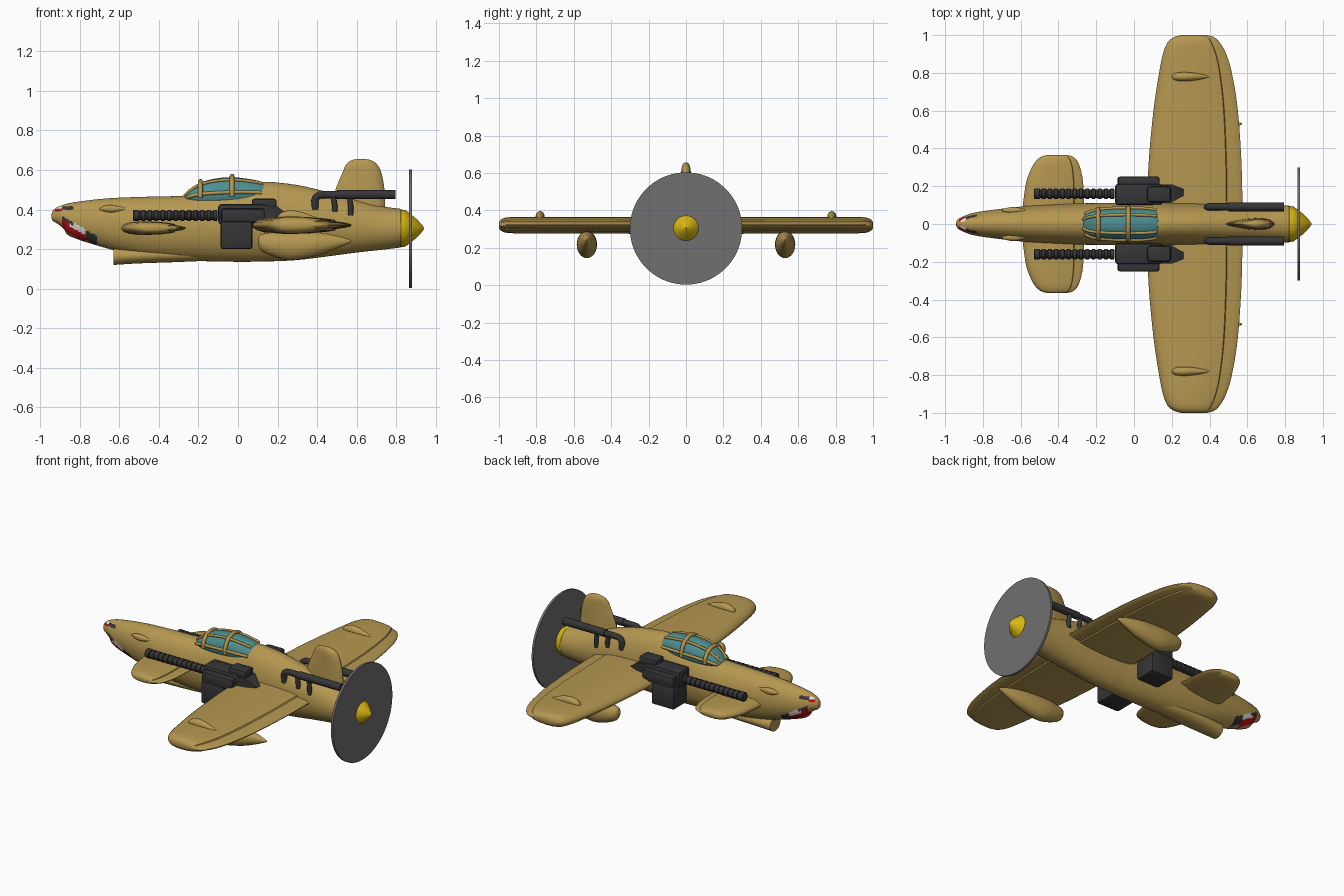
import bpy, bmesh, math
from mathutils import Vector

if "Cube" in bpy.data.objects:
    bpy.data.objects.remove(bpy.data.objects["Cube"])


def material(name, r, g, b):
    m = bpy.data.materials.new(name)
    m.diffuse_color = (r, g, b, 1)
    m.use_nodes = True
    m.node_tree.nodes["Principled BSDF"].inputs["Base Color"].default_value = m.diffuse_color
    return m


TAN = material("tan paint", 0.46, 0.31, 0.08)
DARK = material("dark gunmetal", 0.036, 0.036, 0.038)
GREY = material("propeller grey", 0.16, 0.16, 0.16)
YELLOW = material("spinner yellow", 0.70, 0.48, 0.006)
TEAL = material("canopy teal", 0.075, 0.27, 0.28)
RED = material("mouth red", 0.5, 0.004, 0.008)
WHITE = material("tooth white", 0.72, 0.72, 0.72)


def finish(name, bm, mat):
    bmesh.ops.recalc_face_normals(bm, faces=bm.faces)
    me = bpy.data.meshes.new(name)
    bm.to_mesh(me)
    bm.free()
    ob = bpy.data.objects.new(name, me)
    bpy.context.collection.objects.link(ob)
    me.materials.append(mat)
    return ob


def smooth(rows, n):
    """Catmull-Rom interpolation of control rows."""
    out = []
    for i in range(len(rows) - 1):
        a, b, c, d = rows[max(i - 1, 0)], rows[i], rows[i + 1], rows[min(i + 2, len(rows) - 1)]
        for k in range(n):
            t = k / n
            out.append([q + 0.5 * t * (r - p + t * (2*p - 5*q + 4*r - s + t * (3*(q - r) + s - p)))
                        for p, q, r, s in zip(a, b, c, d)])
    return out + [list(rows[-1])]


def loft(name, rings, mat):
    bm = bmesh.new()
    vs = [[bm.verts.new(p) for p in ring] for ring in rings]
    n = len(vs[0])
    for a, b in zip(vs, vs[1:]):
        for j in range(n):
            bm.faces.new((a[j], a[(j + 1) % n], b[(j + 1) % n], b[j]))
    bm.faces.new(vs[0][::-1])
    bm.faces.new(vs[-1])
    return finish(name, bm, mat)


def body(name, rows, mat, y=0, seg=32, n=6):
    """Elliptical body along x; rows are (x, top, bottom, half width)."""
    rings = []
    for x, t, b, w in smooth(rows, n):
        rings.append([(x, y + w * math.cos(a), (t + b) / 2 + (t - b) / 2 * math.sin(a))
                      for a in (2 * math.pi * j / seg for j in range(seg))])
    return loft(name, rings, mat)


FOIL = [(0, .05), (.015, .3), (.05, .58), (.12, .82), (.25, .98), (.4, 1), (.6, .92),
        (.75, .76), (.83, .62), (.84, .46), (.93, .3), (.985, .16), (1, .05)]
FIN = [(0, .05), (.06, .25), (.2, .5), (.45, .85), (.7, 1), (.87, .8), (.96, .45), (1, .1)]


def foil_rings(rows, foil, half, place):
    rings = []
    for s, le, te, k in rows:
        pts = [(u, h) for u, h in foil] + [(u, -h) for u, h in reversed(foil)]
        rings.append([place(le + (te - le) * u, s, h * half * k) for u, h in pts])
    return rings


def wing(name, rows, half, z):
    right = smooth(rows, 5)
    full = [[-r[0]] + r[1:] for r in reversed(right[1:])] + right
    loft(name, foil_rings(full, FOIL, half, lambda x, s, h: (x, s, z + h)), TAN)


def box(name, x, y, z, mat, bevel=.01):
    bm = bmesh.new()
    bmesh.ops.create_cube(bm, size=1)
    for v in bm.verts:
        v.co = Vector([(r[0] + r[1]) / 2 + c * abs(r[1] - r[0]) for r, c in zip((x, y, z), v.co)])
    bmesh.ops.bevel(bm, geom=bm.edges[:], offset=bevel, segments=2, affect='EDGES', profile=.5)
    return finish(name, bm, mat)


def lathe(name, rows, y, z, mat, seg=32):
    """Round body along x; rows are (x, radius)."""
    loft(name, [[(x, y + r * math.cos(2 * math.pi * j / seg), z + r * math.sin(2 * math.pi * j / seg))
                 for j in range(seg)] for x, r in rows], mat)


def tube(name, pts, r, mat):
    cu = bpy.data.curves.new(name, 'CURVE')
    cu.dimensions = '3D'
    cu.bevel_depth, cu.bevel_resolution, cu.use_fill_caps = r, 3, True
    sp = cu.splines.new('POLY')
    sp.points.add(len(pts) - 1)
    for p, q in zip(sp.points, pts):
        p.co = (*q, 1)
    cu.materials.append(mat)
    bpy.context.collection.objects.link(bpy.data.objects.new(name, cu))


# fuselage with painted mouth and eyes
fus = body("fuselage", [
    (-.943, .37, .36, .004), (-.935, .395, .342, .022), (-.91, .414, .327, .038),
    (-.88, .425, .302, .05), (-.86, .431, .272, .057), (-.80, .441, .246, .068), (-.70, .453, .215, .081),
    (-.6, .46, .188, .092), (-.45, .465, .158, .103), (-.25, .472, .142, .11), (0, .505, .136, .112),
    (.13, .538, .138, .112), (.22, .534, .14, .111), (.32, .52, .147, .109), (.45, .489, .163, .106),
    (.6, .45, .183, .102), (.72, .418, .196, .098), (.82, .404, .208, .097)], TAN, seg=80, n=9)
for m in (DARK, RED, WHITE):
    fus.data.materials.append(m)
for f in fus.data.polygons:
    x, y, z = f.center
    t = z - (.345 - .55 * (x + .88))
    if -.89 < x < -.71 and -.05 < t < .016:
        if x > -.77:
            f.material_index = 1 if -.035 < t < .014 else 0
        elif t > 0:
            f.material_index = 1 if x < -.83 else 3
        else:
            f.material_index = 3 if t > -.014 and x > -.85 else 2
    elif -.925 < x < -.83 and abs(y) > .012 and .39 < z < .416:
        if x < -.89:
            f.material_index = 2 if z < .404 else 3
        elif z > .398:
            f.material_index = 1

# belly scoop
body("belly_scoop", [(-.63, .21, .12, .052), (-.5, .21, .128, .06), (-.3, .21, .135, .06),
                     (-.1, .2, .145, .04), (0, .19, .16, .02)], TAN)

# wings and fin
wing("main_wing", [(0, .07, .575, 1), (.3, .076, .57, 1), (.6, .103, .55, 1), (.8, .133, .518, 1),
                   (.9, .153, .488, 1), (.96, .177, .455, .93), (.988, .21, .425, .7), (1, .25, .385, .35)],
     .044, .321)
wing("front_wing", [(0, -.6, -.262, 1), (.2, -.575, -.268, 1), (.28, -.55, -.28, .95),
                    (.33, -.522, -.298, .85), (.357, -.49, -.325, .6), (.366, -.45, -.36, .3)], .034, .306)
fin = smooth([(.38, .465, .745, 1), (.5, .493, .74, .9), (.58, .525, .726, .8), (.625, .545, .705, .7),
              (.648, .57, .675, .45), (.655, .6, .645, .2)], 5)
loft("tail_fin", foil_rings(fin, FIN, .034, lambda x, s, h: (x, h, s)), TAN)

# canopy glass and frame
CAN = [(-.275, .462, .44, .03), (-.245, .497, .43, .058), (-.19, .536, .41, .073), (-.11, .557, .4, .08),
       (-.03, .563, .4, .082), (.05, .555, .41, .08), (.12, .54, .42, .07), (.16, .51, .43, .05)]
body("canopy_glass", CAN, TEAL)
dense = smooth(CAN, 6)


def on_canopy(row, deg, grow=.003):
    x, t, b, w = row
    a = math.radians(deg)
    return (x, (w + grow) * math.cos(a), (t + b) / 2 + ((t - b) / 2 + grow) * math.sin(a))


for x0 in (-.19, -.03):
    row = min(dense, key=lambda r: abs(r[0] - x0))
    tube("canopy_arch", [on_canopy(row, d, .006) for d in range(-10, 191, 10)], .012, TAN)
for d in (55, 125):
    tube("canopy_rail", [on_canopy(r, d) for r in dense[2:-6]], .008, TAN)
for d in (4, 176):
    tube("canopy_sill", [on_canopy(r, d) for r in dense[4:-6]], .009, TAN)

# propeller disc and spinner
lathe("propeller_disc", [(.865, .3), (.879, .3)], 0, .303, GREY, 96)
lathe("spinner", [(.818, .092), (.824, .096), (.845, .092), (.862, .08), (.88, .066), (.905, .045),
                  (.928, .02), (.94, .003)], 0, .305, YELLOW)

for s in (1, -1):
    # under-wing pods, wing bumps and nose bumps
    body("wing_pod", [(.1, .25, .23, .008), (.12, .275, .19, .034), (.2, .288, .156, .05),
                      (.28, .29, .145, .054), (.4, .285, .168, .045), (.5, .268, .203, .025),
                      (.572, .245, .235, .004)], TAN, s * .53)
    body("wing_bump", [(.2, .365, .355, .006), (.22, .385, .345, .019), (.27, .396, .34, .024),
                       (.34, .382, .34, .017), (.405, .355, .345, .003)], TAN, s * .78, 16)
    body("nose_bump", [(-.7, .408, .402, .003), (-.675, .419, .39, .013), (-.635, .422, .384, .018),
                       (-.59, .414, .392, .01), (-.565, .406, .4, .003)], TAN, s * .072, 16)

    # side gun
    ribs = []
    for i in range(12):
        x = -.49 + i * .033
        ribs += [(x, .022), (x + .003, .027), (x + .02, .027), (x + .023, .022)]
    lathe("gun_barrel", [(-.53, .024), (-.526, .028), (-.5, .028), (-.497, .022)] + ribs,
          s * .16, .37, DARK, 20)
    side = lambda a, b: (min(s * a, s * b), max(s * a, s * b))
    box("gun_receiver", (-.1, .15), side(.1, .213), (.325, .428), DARK, .016)
    box("gun_ammo_box", (-.088, .072), side(.11, .25), (.2, .345), DARK, .012)
    box("gun_feed_cover", (-.085, .135), side(.19, .252), (.335, .405), DARK, .012)
    box("gun_top_block", (.07, .195), side(.115, .2), (.39, .455), DARK, .014)
    loft("gun_tail", [[(x, s * y, z) for y, z in ((a, .335), (b, .335), (b, t), (a, t))]
                      for x, a, b, t in ((.13, .11, .21, .42), (.2, .115, .21, .415), (.262, .15, .185, .365))],
         DARK)

    # exhaust pipes
    tube("exhaust_pipe", [(.39, s * .085, .40), (.388, s * .09, .445), (.395, s * .091, .464),
                          (.412, s * .091, .474), (.44, s * .091, .475), (.58, s * .091, .475)], .019, DARK)
    tube("exhaust_muffler", [(.5, s * .091, .475), (.795, s * .091, .475)], .024, DARK)
    for x, z in ((.485, .39), (.565, .37)):
        tube("exhaust_branch", [(x - .012, s * .091, .475), (x, s * .092, .45), (x + .004, s * .093, .42),
                                (x + .004, s * .09, z)], .014, DARK)

# smooth shading with crisp edges
bpy.ops.object.select_all(action='DESELECT')
for ob in bpy.data.objects:
    if ob.type == 'MESH':
        ob.select_set(True)
        bpy.context.view_layer.objects.active = ob
bpy.ops.object.shade_smooth_by_angle(angle=math.radians(35))
